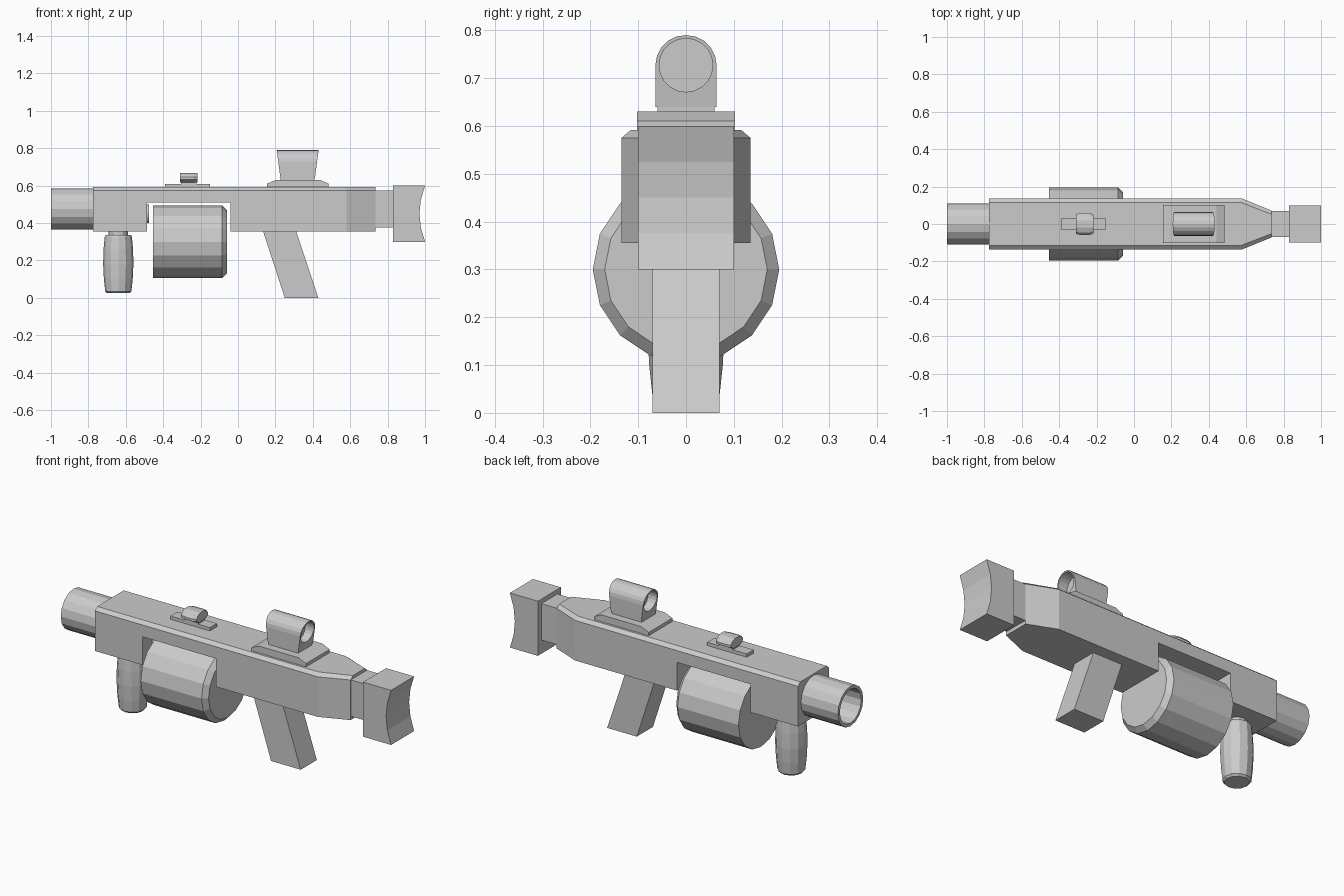
import bpy, bmesh
from math import sin, cos, pi

if "Cube" in bpy.data.objects:
    bpy.data.objects.remove(bpy.data.objects["Cube"])


def loft(name, rings):
    """Skin a list of equal-length point rings and cap both ends."""
    bm = bmesh.new()
    vs = [[bm.verts.new(p) for p in ring] for ring in rings]
    n = len(vs[0])
    for a, b in zip(vs, vs[1:]):
        for i in range(n):
            j = (i + 1) % n
            bm.faces.new((a[i], a[j], b[j], b[i]))
    bm.faces.new(vs[0])
    bm.faces.new(vs[-1])
    bmesh.ops.recalc_face_normals(bm, faces=bm.faces)
    me = bpy.data.meshes.new(name)
    bm.to_mesh(me)
    bm.free()
    ob = bpy.data.objects.new(name, me)
    bpy.context.collection.objects.link(ob)
    return ob


def slab(name, profile, half):
    """Extrude an x-z profile symmetrically along y."""
    return loft(name, [[(x, y, z) for x, z in profile] for y in (-half, half)])


def box(name, x0, x1, half, z0, z1):
    return slab(name, [(x0, z0), (x1, z0), (x1, z1), (x0, z1)], half)


def turn_x(name, zc, steps, n=16):
    """Turned part along x from (x, radius) steps."""
    return loft(name, [[(x, r * cos(2 * pi * i / n), zc + r * sin(2 * pi * i / n))
                        for i in range(n)] for x, r in steps])


def turn_z(name, xc, steps, n=12):
    """Turned part along z from (z, radius) steps."""
    return loft(name, [[(xc + r * cos(2 * pi * i / n), r * sin(2 * pi * i / n), z)
                        for i in range(n)] for z, r in steps])


def cut(ob, cutter):
    mod = ob.modifiers.new("cut", 'BOOLEAN')
    mod.operation = 'DIFFERENCE'
    mod.solver = 'EXACT'
    mod.object = cutter
    cutter.hide_render = True
    cutter.hide_set(True)


# receiver: tapered plan with chamfered top edges and a slot for the drum
def plan(inset, z):
    half = [(-.775, .135 - inset), (.58 - inset * .4, .135 - inset), (.735, .072 - inset)]
    return [(x, -y, z) for x, y in half] + [(x, y, z) for x, y in reversed(half)]


receiver = loft("receiver", [plan(0, .355), plan(0, .575), plan(.02, .592)])
cut(receiver, box("drum_slot_cutter", -.487, -.04, .3, .2, .51))

# hollow barrel and its small inner end in the slot
turn_x("barrel", .475, [(-.76, .11), (-1, .11), (-1, .093), (-.774, .093)])
turn_x("barrel_inner_end", .45, [(-.5, .05), (-.475, .05)])

# drum magazine with a bevelled rear rim
turn_x("drum", .30, [(-.455, .195), (-.085, .195), (-.06, .17)])

# front handle
turn_z("front_handle", -.64, [(.025, .06), (.035, .07), (.10, .077), (.18, .081),
                              (.26, .079), (.325, .073), (.335, .068)])
turn_z("front_handle_neck", -.64, [(.33, .052), (.36, .052)])

# slanted rear grip
slab("rear_grip", [(.25, 0), (.43, 0), (.31, .36), (.133, .36)], .07)

# stock neck and butt with a concave end
box("stock_neck", .72, .84, .07, .375, .575)
arc = [(1 - .03 * (1 - (t / 3) ** 2), .45 + .05 * t) for t in (-3, -1.5, 0, 1.5, 3)]
slab("stock_butt", [(.83, .60), (.83, .30)] + arc, .10)

# rear sight mount
slab("rear_sight_base", [(.155, .588), (.485, .588), (.485, .61), (.44, .63),
                         (.20, .63), (.155, .61)], .1025)
box("rear_sight_neck", .228, .408, .06, .628, .645)

# rear sight housing: arch with outward leaning ends, recessed at both ends
arch = [(-.064, .64), (.064, .64)] + [(.064 * cos(pi * i / 10), .727 + .063 * sin(pi * i / 10))
                                      for i in range(11)]
lean = lambda z: .02 * (z - .64) / .15
housing = loft("rear_sight_housing", [
    [(.227 - lean(z), y, z) for y, z in arch],
    [(.411 + lean(z), y, z) for y, z in arch]])
cut(housing, turn_x("lens_cutter_front", .727, [(.10, .056), (.27, .056)], 20))
housing_rear_cut = turn_x("lens_cutter_rear", .727, [(.37, .056), (.55, .056)], 20)
cut(housing, housing_rear_cut)

# small front sight
box("front_sight_rail", -.39, -.15, .03, .588, .61)
box("front_sight_neck", -.305, -.222, .03, .605, .625)
side = [(.032, .618), (.058, .632), (.058, .645), (.045, .66), (.02, .669)]
ring = side + [(-y, z) for y, z in reversed(side)]
loft("front_sight_block", [[(x, y * s, z) for y, z in ring]
                           for x, s in ((-.31, .9), (-.29, 1), (-.235, 1), (-.217, .85))])
